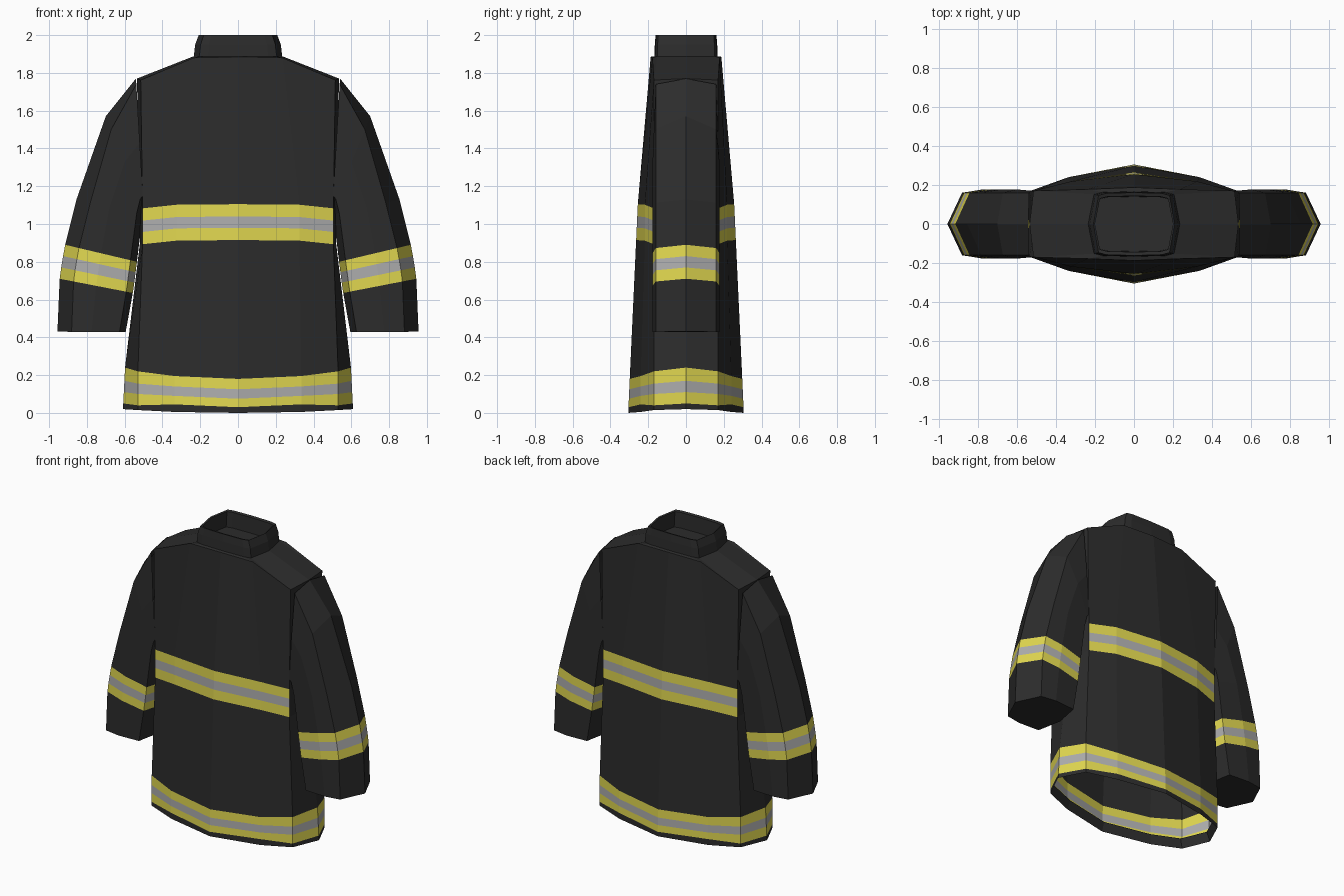
import bpy, bmesh

if "Cube" in bpy.data.objects:
    bpy.data.objects.remove(bpy.data.objects["Cube"])


def material(name, rgb):
    m = bpy.data.materials.new(name)
    m.diffuse_color = (*rgb, 1)
    m.use_nodes = True
    m.node_tree.nodes["Principled BSDF"].inputs["Base Color"].default_value = m.diffuse_color
    return m


MATS = [material("dark_cloth", (0.025, 0.025, 0.025)),
        material("yellow_tape", (0.75, 0.68, 0.08)),
        material("silver_tape", (0.42, 0.42, 0.42))]


def loft(name, rings, paint=None, cap_end=False):
    """Skin closed rings of equal size; paint(row, segment) gives a material index."""
    bm = bmesh.new()
    rows = [[bm.verts.new(p) for p in r] for r in rings]
    n = len(rows[0])
    for i in range(len(rows) - 1):
        for j in range(n):
            k = (j + 1) % n
            f = bm.faces.new((rows[i][j], rows[i][k], rows[i + 1][k], rows[i + 1][j]))
            f.material_index = paint(i, j) if paint else 0
    if cap_end:
        bm.faces.new(rows[-1])
    bmesh.ops.recalc_face_normals(bm, faces=bm.faces)
    me = bpy.data.meshes.new(name)
    bm.to_mesh(me)
    bm.free()
    for m in MATS:
        me.materials.append(m)
    ob = bpy.data.objects.new(name, me)
    bpy.context.collection.objects.link(ob)
    return ob


def full_ring(center, mid, corner, side):
    """Twelve-sided ring mirrored from one quarter."""
    q = [center, mid, corner, side]
    half = [(x, -y, z) for x, y, z in q] + [corner, mid, center]
    return half + [(-x, y, z) for x, y, z in half[-2:0:-1]]


def body_ring(zc, zm, zk, zs, xm, xk, xs, d, ym):
    return full_ring((0, d, zc), (xm, ym, zm), (xk, 0.17, zk), (xs, 0, zs))


def neck_ring(sx, sy, z):
    return full_ring((0, 0.167 * sy, z), (0.16 * sx, 0.163 * sy, z),
                     (0.205 * sx, 0.152 * sy, z), (0.235 * sx, 0, z))


# Torso: folded hem, hem tape, chest tape, shoulder line, shoulder roof
hem = body_ring(0, 0.005, 0.015, 0.02, 0.335, 0.53, 0.61, 0.305, 0.24)
lip = [(x * 0.96, y * 0.94, z + 0.06) for x, y, z in hem]
torso = [lip, hem]
for zc, zk, zs in ((0.03, 0.04, 0.05), (0.075, 0.10, 0.11), (0.125, 0.155, 0.17), (0.18, 0.22, 0.24)):
    torso.append(body_ring(zc, zc + 0.015, zk, zs, 0.335, 0.53, 0.61 - 0.05 * zs,
                           0.306 - 0.045 * zc, 0.24))
for zc in (0.915, 0.98, 1.04, 1.105):
    torso.append(body_ring(zc, zc - 0.003, zc - 0.022, zc - 0.022, 0.325, 0.505, 0.52,
                           0.306 - 0.046 * zc, 0.218))
torso.append(body_ring(1.885, 1.88, 1.762, 1.77, 0.235, 0.515, 0.535, 0.187, 0.178))
torso.append(neck_ring(1, 1, 1.888))


def torso_paint(row, seg):
    if row in (2, 3, 4):
        return 2 if row == 3 else 1
    if row in (6, 7, 8) and seg not in (2, 3, 8, 9):
        return 2 if row == 7 else 1
    return 0


loft("torso", torso, torso_paint)

# Standing collar with an inner wall and dark floor
loft("collar", [neck_ring(1, 1, 1.88), neck_ring(0.965, 0.99, 1.95), neck_ring(0.885, 0.965, 2.0),
                neck_ring(0.85, 0.86, 1.995), neck_ring(0.87, 0.84, 1.89)], cap_end=True)

# Sleeve: outer and inner points of each octagonal section, shoulder to cuff
SECTIONS = [((0.54, 1.77), (0.50, 1.09)), ((0.70, 1.57), (0.50, 1.088)),
            ((0.855, 1.13), (0.505, 1.05)), ((0.915, 0.89), (0.535, 0.80)),
            ((0.926, 0.83), (0.542, 0.745)), ((0.936, 0.77), (0.549, 0.69)),
            ((0.944, 0.71), (0.557, 0.635)), ((0.956, 0.43), (0.595, 0.427))]
sleeve = []
for i, ((ox, oz), (ix, iz)) in enumerate(SECTIONS):
    length = ((ox - ix) ** 2 + (oz - iz) ** 2) ** 0.5
    edge = (0.03 if i == 0 else 0.075) / length
    bulge = 0.17 if i == 0 else 0.177
    prof = [(0, 0), (edge, 0.16), (0.5, bulge), (0.91, 0.168), (1, 0)]
    pts = [(ox + (ix - ox) * t, -y, oz + (iz - oz) * t) for t, y in prof]
    sleeve.append(pts + [(x, -y, z) for x, y, z in pts[3:0:-1]])

sl = loft("sleeves", sleeve, lambda r, s: {3: 1, 4: 2, 5: 1}.get(r, 0), cap_end=True)
mir = sl.modifiers.new("mirror", 'MIRROR')
mir.use_axis = (True, False, False)
mir.use_mirror_merge = False
